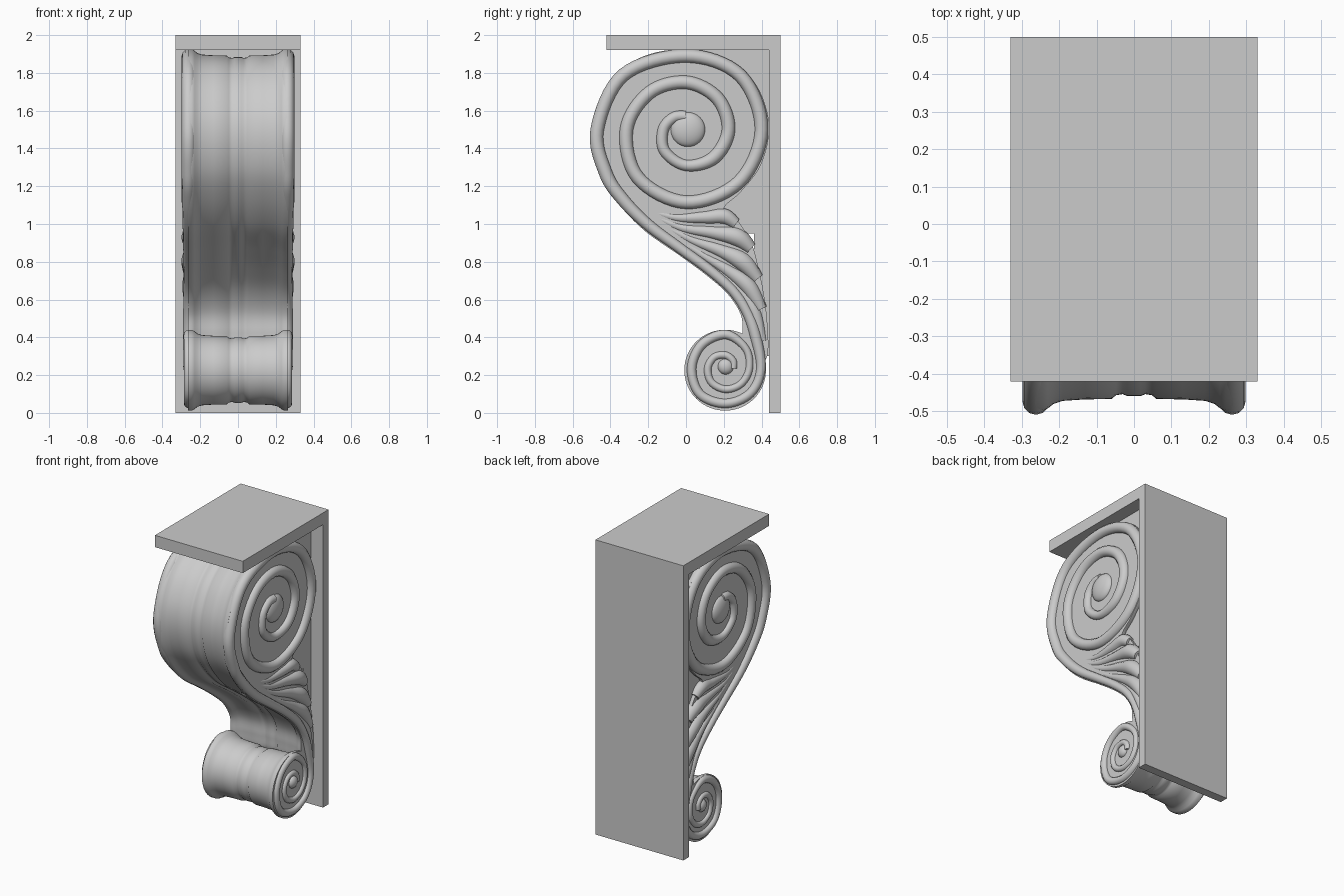
import bpy, bmesh
from math import pi, cos, sin
from mathutils import Vector

if "Cube" in bpy.data.objects:
    bpy.data.objects.remove(bpy.data.objects["Cube"])


def smooth_path(pts, n=8, closed=False):
    """Catmull-Rom interpolation of tuples of any length."""
    m, out = len(pts), []
    for i in range(m if closed else m - 1):
        idx = [i - 1, i, i + 1, i + 2]
        p = [pts[k % m] if closed else pts[max(0, min(m - 1, k))] for k in idx]
        for j in range(n):
            t = j / n
            out.append(tuple(0.5 * (2 * b + (c - a) * t + (2 * a - 5 * b + 4 * c - d) * t * t
                                    + (3 * b - a - 3 * c + d) * t ** 3)
                             for a, b, c, d in zip(*p)))
    if not closed:
        out.append(pts[-1])
    return out


def finish(name, bm, smooth=True):
    bmesh.ops.recalc_face_normals(bm, faces=bm.faces)
    me = bpy.data.meshes.new(name)
    bm.to_mesh(me)
    bm.free()
    ob = bpy.data.objects.new(name, me)
    bpy.context.collection.objects.link(ob)
    if smooth:
        bpy.ops.object.select_all(action='DESELECT')
        ob.select_set(True)
        bpy.context.view_layer.objects.active = ob
        bpy.ops.object.shade_smooth_by_angle(angle=0.7)
    return ob


def box(name, x, y0, y1, z0, z1):
    bm = bmesh.new()
    bmesh.ops.create_cube(bm, size=1)
    for v in bm.verts:
        v.co = (v.co.x * 2 * x, (y0 + y1) / 2 + v.co.y * (y1 - y0), (z0 + z1) / 2 + v.co.z * (z1 - z0))
    return finish(name, bm, False)


# Moulding across the width: (x, inset from the outline)
HALF = [(.265, 0), (.245, 0), (.23, .008), (.215, .02), (.19, .028), (.13, .032), (.06, .033),
        (.048, .043), (.03, .046), (.018, .041)]
PROFILE = [(-x, d) for x, d in HALF] + [(0, .041)] + HALF[::-1]


def moulded(name, outline):
    """Extrude a closed side outline across x, inset following the moulding."""
    n = len(outline)
    area = sum(outline[i - 1][0] * outline[i][1] - outline[i][0] * outline[i - 1][1] for i in range(n))
    sgn = 1 if area > 0 else -1
    bm, rings = bmesh.new(), []
    for x, d in PROFILE:
        ring = []
        for i, (y, z) in enumerate(outline):
            a, b = outline[i - 1], outline[(i + 1) % n]
            t = Vector((b[0] - a[0], b[1] - a[1])).normalized() * sgn
            ring.append(bm.verts.new((x, y - t.y * d, z + t.x * d)))
        rings.append(ring)
    for r, s in zip(rings, rings[1:]):
        for i in range(n):
            bm.faces.new((r[i - 1], r[i], s[i], s[i - 1]))
    bm.faces.new(rings[0])
    bm.faces.new(rings[-1])
    return finish(name, bm)


def ridge(name, pts, x):
    """Round tapering bead along (y, z, radius) points on a side face."""
    cu = bpy.data.curves.new(name, 'CURVE')
    cu.dimensions = '3D'
    cu.bevel_depth = 1
    cu.bevel_resolution = 4
    cu.use_fill_caps = True
    sp = cu.splines.new('POLY')
    path = smooth_path(pts)
    sp.points.add(len(path) - 1)
    for p, (y, z, r) in zip(sp.points, path):
        p.co = (x, y, z, 1)
        p.radius = r
    ob = bpy.data.objects.new(name, cu)
    bpy.context.collection.objects.link(ob)
    bpy.ops.object.select_all(action='DESELECT')
    ob.select_set(True)
    bpy.context.view_layer.objects.active = ob
    bpy.ops.object.convert(target='MESH')
    bpy.ops.object.shade_smooth()


def eye(name, x, y, z, r, h):
    bm = bmesh.new()
    bmesh.ops.create_uvsphere(bm, u_segments=32, v_segments=16, radius=1)
    for v in bm.verts:
        v.co = (x + v.co.z * h, y + v.co.x * r, z + v.co.y * r)
    finish(name, bm)


# Shelf, wall plate and recessed web behind the scroll
box("top_shelf", .33, -.42, .50, 1.92, 2.0)
box("back_plate", .33, .44, .50, 0, 1.92)
box("upper_web", .24, .05, .445, 1.5, 1.925)
box("lower_web", .24, .36, .445, .3, 1.5)
box("middle_web", .24, .1, .40, .95, 1.5)

# Scroll body with stem
body = [(.30, .42), (.29, .52), (.22, .63), (.10, .735), (-.05, .845), (-.22, .965), (-.36, 1.11),
        (-.46, 1.27), (-.50, 1.45), (-.475, 1.62), (-.38, 1.78), (-.22, 1.89), (0, 1.925),
        (.22, 1.875), (.37, 1.74), (.44, 1.53), (.40, 1.32), (.29, 1.17), (.20, 1.08), (.28, 1.01),
        (.35, .89), (.385, .76), (.41, .64), (.43, .48), (.43, .30), (.36, .25), (.31, .33)]
moulded("scroll_body", smooth_path(body, 6, True))
moulded("lower_volute", [(.207 + .216 * cos(i * pi / 36), .226 + .214 * sin(i * pi / 36)) for i in range(72)])

# One continuous bead: upper spiral, stem, lower spiral
UP, LOW = (.0, 1.5), (.21, .235)
bead = []
for i, r in enumerate([.47, .425, .39, .405, .40, .395, .385, .36, .315, .275, .25, .235, .225, .21,
                       .19, .16, .12, .09, .07]):
    a = pi - i * pi / 4
    bead.append((UP[0] + r * cos(a), UP[1] + r * sin(a), .036 if i < 14 else .03))
bead[1] = (-.33, 1.79, .036)
bead.reverse()
bead += [(-.425, 1.27, .036), (-.335, 1.13, .034), (-.20, .995, .031), (-.03, .87, .028),
         (.12, .76, .027), (.245, .65, .027), (.32, .54, .028), (.365, .42, .03)]
for i, r in enumerate([.187, .185, .185, .192, .18, .178, .18, .15, .125, .115, .11, .105, .095,
                       .085, .07, .055, .04]):
    a = -i * pi / 4
    bead.append((LOW[0] + r * cos(a), LOW[1] + r * sin(a), .025 if i < 7 else .02))

# Acanthus lobes fanning out from the stem
lobes = [
    [(-.22, 1.08, .01), (-.06, 1.035, .022), (.10, 1.035, .035), (.20, 1.04, .042), (.265, 1.0, .03)],
    [(-.22, 1.07, .01), (-.04, .985, .022), (.14, .955, .035), (.27, .93, .05), (.345, .87, .032)],
    [(-.17, 1.02, .01), (.02, .92, .022), (.18, .86, .035), (.30, .80, .05), (.38, .71, .032)],
    [(-.10, .96, .01), (.08, .84, .02), (.22, .755, .032), (.33, .67, .045), (.40, .55, .03)],
    [(.05, .845, .008), (.20, .73, .018), (.30, .63, .026), (.365, .53, .034), (.405, .38, .025)],
]

for s, side in ((-1, "left"), (1, "right")):
    ridge("spiral_bead_" + side, bead, s * .262)
    for k, lobe in enumerate(lobes):
        ridge(f"leaf_lobe_{k + 1}_{side}", lobe, s * .25)
    eye("upper_eye_" + side, s * .26, .01, 1.5, .092, .04)
    eye("lower_eye_" + side, s * .26, .21, .245, .042, .03)
